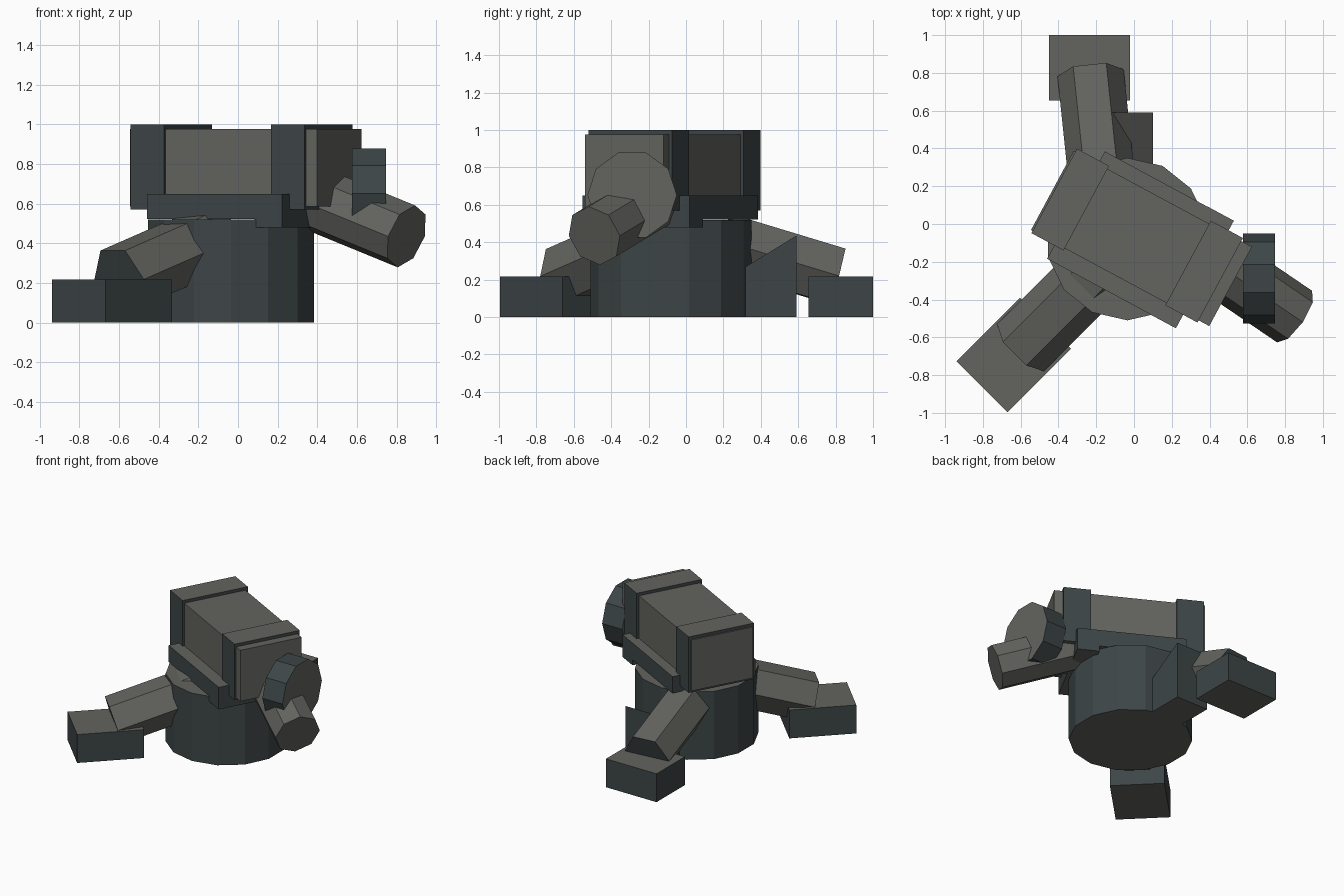
import bpy, bmesh, math
from mathutils import Vector, Matrix

if "Cube" in bpy.data.objects:
    bpy.data.objects.remove(bpy.data.objects["Cube"])


def material(name, rgb):
    m = bpy.data.materials.new(name)
    m.diffuse_color = (*rgb, 1)
    m.use_nodes = True
    m.node_tree.nodes["Principled BSDF"].inputs["Base Color"].default_value = m.diffuse_color
    return m


GREY = material("warm grey", (0.125, 0.128, 0.115))
SLATE = material("dark slate", (0.047, 0.060, 0.062))


def finish(name, bm, matrix, slate_rule):
    """Make the object; faces whose local normal meets the rule become slate."""
    bmesh.ops.recalc_face_normals(bm, faces=bm.faces)
    for f in bm.faces:
        f.normal_update()
        f.material_index = 1 if slate_rule(f.normal) else 0
        f.smooth = False
    bm.transform(matrix)
    me = bpy.data.meshes.new(name)
    bm.to_mesh(me)
    bm.free()
    me.materials.append(GREY)
    me.materials.append(SLATE)
    ob = bpy.data.objects.new(name, me)
    bpy.context.collection.objects.link(ob)
    return ob


def sides(n):
    return abs(n.z) < 0.5


def ends(n):
    return abs(n.z) > 0.5


def none(n):
    return False


def box(name, lo, hi, angle=0, origin=(0, 0, 0), rule=sides):
    lo, hi = Vector(lo), Vector(hi)
    bm = bmesh.new()
    bmesh.ops.create_cube(bm, size=1)
    bm.transform(Matrix.Translation((lo + hi) / 2) @ Matrix.Diagonal((*(hi - lo), 1)))
    turn = Matrix.Translation(origin) @ Matrix.Rotation(math.radians(angle), 4, 'Z')
    return finish(name, bm, turn, rule)


def tube(name, a, b, radius, count, first_angle, rule):
    """Prism from a to b; first_angle is measured from the level side direction."""
    a, b = Vector(a), Vector(b)
    d = (b - a).normalized()
    up = Vector((0, 0, 1)) if abs(d.z) < 0.99 else Vector((0, 1, 0))
    s = up.cross(d).normalized()
    t = d.cross(s)
    bm = bmesh.new()
    bmesh.ops.create_cone(bm, cap_ends=True, segments=count, radius1=radius,
                          radius2=radius, depth=(b - a).length)
    # put one vertex at angle zero before turning to first_angle
    v = bm.verts[:][0].co
    bm.transform(Matrix.Rotation(math.radians(first_angle) - math.atan2(v.y, v.x), 4, 'Z'))
    m = Matrix((s, t, d)).transposed().to_4x4()
    m.translation = (a + b) / 2
    return finish(name, bm, m, rule)


# drum body
tube("drum_body", (-0.035, -0.08, 0), (-0.035, -0.08, 0.52), 0.43, 14, 90, sides)

# turned head: cradle, main housing and two bands
HEAD = -28.3
box("cradle", (-0.318, -0.38, 0.522), (0.456, 0.265, 0.65), HEAD)
box("cradle_front_lip", (0.30, -0.381, 0.48), (0.457, 0.266, 0.649), HEAD)
box("head_housing", (-0.465, -0.287, 0.585), (0.607, 0.19, 0.977), HEAD, rule=none)
for name, u in (("rear_band", -0.455), ("front_band", 0.35)):
    box(name, (u, -0.30, 0.57), (u + 0.193, 0.208, 1.0), HEAD)

# arm barrel and round dial at the front end of the head
tube("arm_barrel", (0.35, -0.15, 0.64), (0.85, -0.49, 0.435), 0.165, 8, 0, none)
tube("dial", (0.576, -0.288, 0.652), (0.747, -0.288, 0.652), 0.239, 10, 0, sides)

# two hexagonal legs with block feet
tube("back_leg", (-0.167, 0.2, 0.402), (-0.23, 0.80, 0.22), 0.176, 6, 0, ends)
tube("side_leg", (-0.105, -0.16, 0.435), (-0.60, -0.655, 0.218), 0.176, 6, 0, ends)
box("back_foot", (-0.45, 0.655, 0), (-0.02, 1.0, 0.218))
box("side_foot", (-0.237, -0.191, 0), (0.237, 0.191, 0.218), 45, (-0.637, -0.693, 0))

# wedge buttress behind the drum
bm = bmesh.new()
profile = [(0.25, 0), (0.59, 0), (0.59, 0.435), (0.25, 0.227)]
face = bm.faces.new([bm.verts.new((-0.17, y, z)) for y, z in profile])
ext = bmesh.ops.extrude_face_region(bm, geom=[face])
bmesh.ops.translate(bm, vec=(0.27, 0, 0),
                    verts=[g for g in ext["geom"] if isinstance(g, bmesh.types.BMVert)])
finish("buttress", bm, Matrix.Identity(4), sides)
